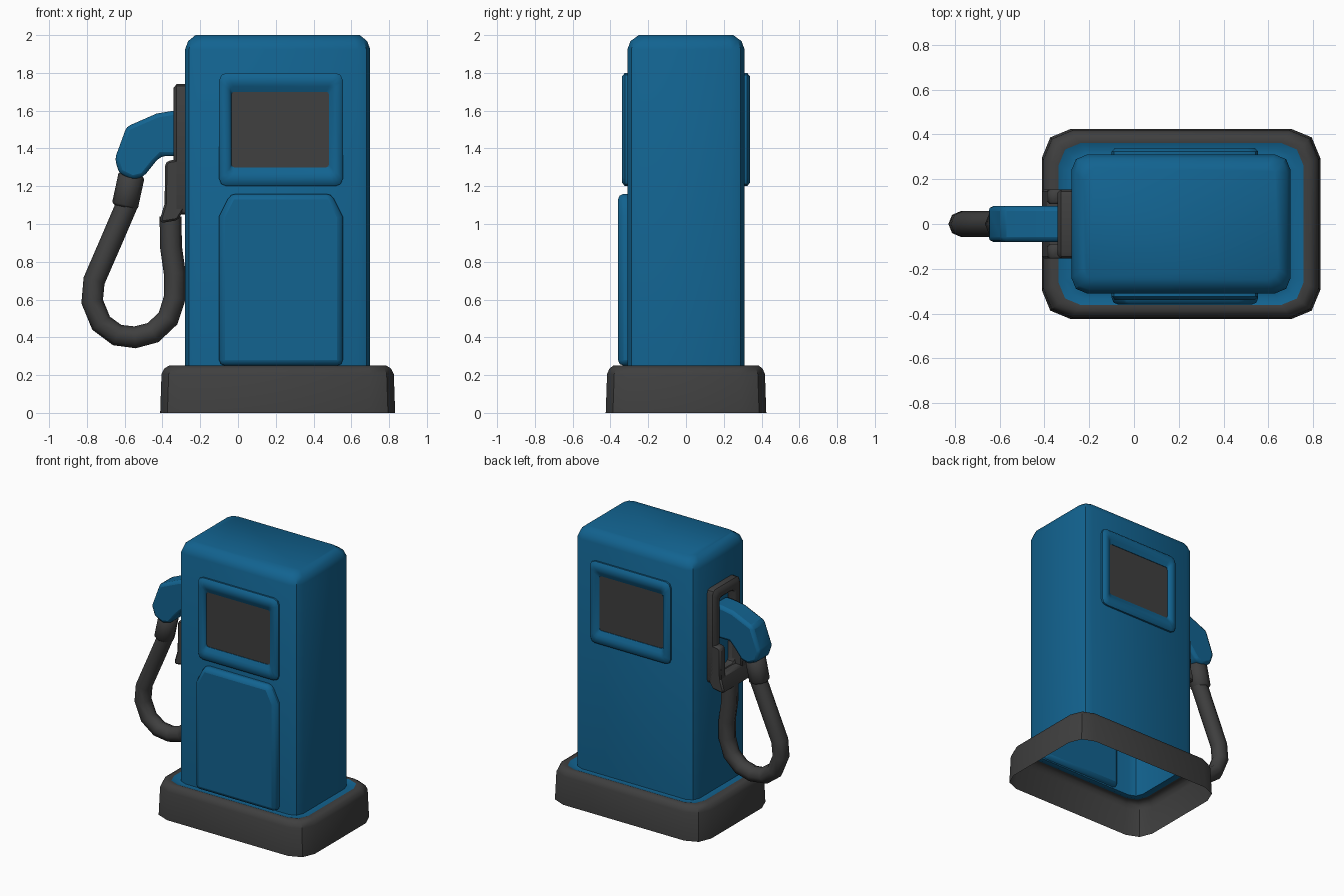
import bpy, bmesh, math
from mathutils import Vector

if "Cube" in bpy.data.objects:
    bpy.data.objects.remove(bpy.data.objects["Cube"])


def material(name, rgb):
    m = bpy.data.materials.new(name)
    m.diffuse_color = (*rgb, 1)
    m.use_nodes = True
    m.node_tree.nodes["Principled BSDF"].inputs["Base Color"].default_value = m.diffuse_color
    return m


BLUE = material("pump_blue", (0.006, 0.125, 0.28))
DARK = material("dark_grey", (0.05, 0.05, 0.05))


def finish(name, bm, mats, bevel=0, segs=2, angle=40):
    bmesh.ops.recalc_face_normals(bm, faces=bm.faces)
    me = bpy.data.meshes.new(name)
    bm.to_mesh(me)
    bm.free()
    for m in mats:
        me.materials.append(m)
    ob = bpy.data.objects.new(name, me)
    bpy.context.collection.objects.link(ob)
    if bevel:
        b = ob.modifiers.new("bevel", 'BEVEL')
        b.width, b.segments, b.limit_method = bevel, segs, 'ANGLE'
        b.angle_limit = math.radians(35)
    bpy.ops.object.select_all(action='DESELECT')
    ob.select_set(True)
    bpy.context.view_layer.objects.active = ob
    bpy.ops.object.shade_smooth_by_angle(angle=math.radians(angle))
    return ob


def round_rect(a0, a1, b0, b1, r, n=2):
    pts = []
    corners = [(a1 - r, b1 - r), (a0 + r, b1 - r), (a0 + r, b0 + r), (a1 - r, b0 + r)]
    for q, (ca, cb) in enumerate(corners):
        for i in range(n + 1):
            t = math.pi / 2 * (q + i / n)
            pts.append((ca + r * math.cos(t), cb + r * math.sin(t)))
    return pts


def loft(name, rings, mats, cap=None, closed=False, angle=40):
    """Skin rings of 3D points; cap = material index for the end face."""
    bm = bmesh.new()
    vs = [[bm.verts.new(p) for p in ring] for ring in rings]
    pairs = list(zip(vs, vs[1:])) + ([(vs[-1], vs[0])] if closed else [])
    for a, b in pairs:
        for i in range(len(a)):
            j = (i + 1) % len(a)
            bm.faces.new((a[i], a[j], b[j], b[i]))
    if cap is not None:
        bm.faces.new(vs[-1]).material_index = cap
    return finish(name, bm, mats, angle=angle)


def prism(name, outline, y0, y1, mat, bevel, segs=2):
    """Extrude an x-z outline along y."""
    bm = bmesh.new()
    a = [bm.verts.new((x, y0, z)) for x, z in outline]
    b = [bm.verts.new((x, y1, z)) for x, z in outline]
    bm.faces.new(a)
    bm.faces.new(b[::-1])
    for i in range(len(a)):
        j = (i + 1) % len(a)
        bm.faces.new((a[i], a[j], b[j], b[i]))
    return finish(name, bm, [mat], bevel, segs)


def tube(name, path, r, mat, sides=8, caps=False):
    """Round tube along an x-z path in the plane y = 0."""
    pts = [Vector((x, 0, z)) for x, z in path]
    rings = []
    for i, p in enumerate(pts):
        t = (pts[min(i + 1, len(pts) - 1)] - pts[max(i - 1, 0)]).normalized()
        n = Vector((-t.z, 0, t.x))
        rings.append([p + r * (math.cos(k * math.tau / sides) * n
                               + math.sin(k * math.tau / sides) * Vector((0, 1, 0)))
                      for k in range(sides)])
    if caps:  # small rounded ends
        def shrink(ring, p):
            return [p + (v - p) * 0.8 for v in ring]
        d = (pts[-1] - pts[0]).normalized() * 0.012
        rings = ([shrink(rings[0], pts[0])] + [[v + d for v in rings[0]]]
                 + [[v - d for v in rings[-1]]] + [shrink(rings[-1], pts[-1])])
    return loft(name, rings, [mat], cap=0 if caps else None, angle=50)


# plinth: thin shell, open below
def level(x0, x1, y, r, z):
    return [(a, b, z) for a, b in round_rect(x0, x1, -y, y, r)]


loft("plinth", [level(-0.412, 0.832, 0.425, 0.13, 0),
                level(-0.405, 0.825, 0.418, 0.13, 0.205),
                level(-0.39, 0.81, 0.405, 0.12, 0.235),
                level(-0.365, 0.785, 0.385, 0.11, 0.25),
                level(-0.335, 0.755, 0.36, 0.10, 0.246)], [DARK])

# cabinet with flange that sits in the plinth
loft("cabinet", [level(-0.337, 0.757, 0.362, 0.10, 0.247),
                 level(-0.31, 0.73, 0.335, 0.09, 0.236),
                 level(-0.28, 0.70, 0.31, 0.07, 0.24),
                 level(-0.28, 0.70, 0.31, 0.07, 1.925),
                 level(-0.264, 0.684, 0.294, 0.065, 1.968),
                 level(-0.225, 0.645, 0.25, 0.05, 2.0)], [BLUE], cap=0)

# display frames with dark screens, front and back
for side, label in ((-1, "front"), (1, "back")):
    def frame(i, y, r):
        return [(a, side * y, b) for a, b in
                round_rect(-0.10 + i, 0.555 - i, 1.20 + 1.3 * i, 1.80 - 1.3 * i, r)]
    opening = [[(a, side * y, b) for a, b in round_rect(-0.035, 0.482, 1.30, 1.70, 0.015)]
               for y in (0.318, 0.314)]
    loft(label + "_display", [frame(0, 0.30, 0.04), frame(0, 0.323, 0.04),
                              frame(0.014, 0.339, 0.035), frame(0.04, 0.340, 0.025),
                              frame(0.055, 0.332, 0.02)] + opening,
         [BLUE, DARK], cap=1)

# lower front door with clipped top corners
prism("front_door", [(-0.10, 0.25), (0.555, 0.25), (0.555, 1.04),
                     (0.495, 1.16), (-0.04, 1.16), (-0.10, 1.04)],
      -0.36, -0.28, BLUE, 0.03)


# nozzle holder: flat rim on the left side
def rim(x, i, o):
    return [(x, a, b) for a, b in
            round_rect(-0.155 + i, 0.155 - i, 1.05 + o, 1.74 - o, 0.03)]


loft("holder_rim", [rim(-0.27, 0, 0), rim(-0.325, 0, 0), rim(-0.342, 0.015, 0.02),
                    rim(-0.342, 0.055, 0.06), rim(-0.33, 0.065, 0.075),
                    rim(-0.27, 0.065, 0.075)], [DARK], closed=True)

# holder cup: two side cheeks and a sloping bottom
for y0, y1, label in ((-0.155, -0.09, "front"), (0.09, 0.155, "back")):
    prism("holder_cheek_" + label, [(-0.30, 1.06), (-0.39, 1.06), (-0.385, 1.32),
                                    (-0.37, 1.335), (-0.30, 1.345)], y0, y1, DARK, 0.01, 1)
prism("holder_bottom", [(-0.27, 1.12), (-0.385, 1.12), (-0.41, 1.035),
                        (-0.41, 1.005), (-0.32, 1.02), (-0.27, 1.10)],
      -0.155, 0.155, DARK, 0.01, 1)

# nozzle
prism("nozzle", [(-0.27, 1.605), (-0.34, 1.60), (-0.43, 1.585), (-0.59, 1.515),
                 (-0.652, 1.345), (-0.63, 1.27), (-0.56, 1.235), (-0.50, 1.25),
                 (-0.44, 1.325), (-0.405, 1.36), (-0.27, 1.36)],
      -0.08, 0.08, BLUE, 0.022, 2)

# collar and hose
tube("hose_collar", [(-0.562, 1.265), (-0.60, 1.09)], 0.07, DARK, caps=True)
tube("hose", [(-0.585, 1.11), (-0.675, 0.90), (-0.762, 0.70), (-0.772, 0.59),
              (-0.725, 0.475), (-0.64, 0.412), (-0.545, 0.40), (-0.45, 0.425),
              (-0.37, 0.50), (-0.335, 0.61), (-0.335, 0.74), (-0.355, 0.88),
              (-0.357, 1.04)], 0.058, DARK)
